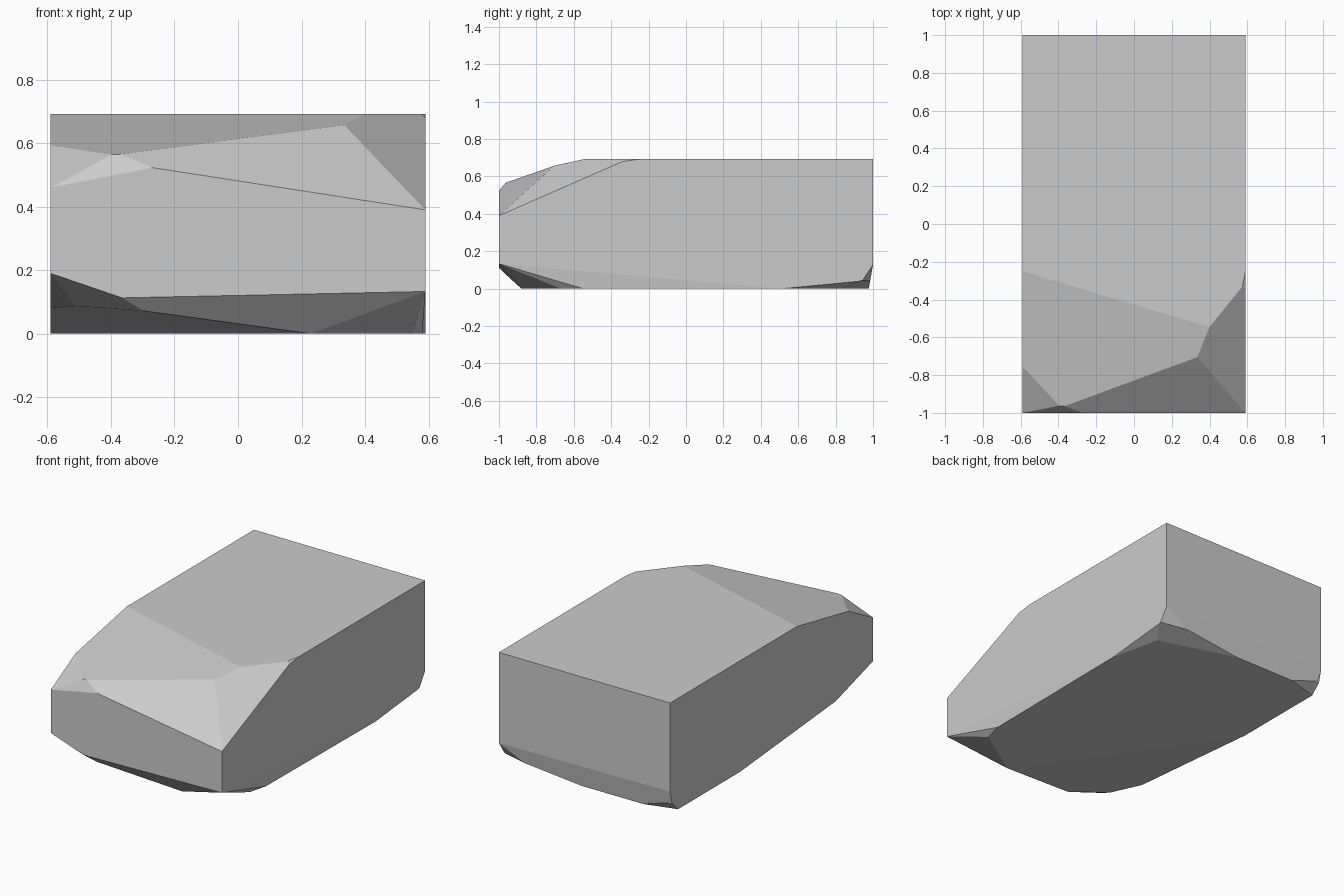
import bpy
import bmesh
from mathutils import Matrix, Vector

WIDTH, LENGTH, HEIGHT = 1.18, 2.0, 0.692
SIDE, TOP = WIDTH / 2, HEIGHT
MIDDLE = Vector((0, 0, HEIGHT / 2))

default_cube = bpy.data.objects.get("Cube")
if default_cube:
    bpy.data.objects.remove(default_cube, do_unlink=True)


def make_material(name, colour):
    material = bpy.data.materials.new(name)
    material.use_nodes = True
    material.diffuse_color = colour
    shader = next(n for n in material.node_tree.nodes if n.type == "BSDF_PRINCIPLED")
    shader.inputs["Base Color"].default_value = colour
    return material


def slice_off(bm, a, b, c):
    """Cut along the plane through three points and cap the cut, keeping the middle."""
    a, b, c = Vector(a), Vector(b), Vector(c)
    normal = (b - a).cross(c - a).normalized()
    if normal.dot(MIDDLE - a) > 0:
        normal.negate()
    geometry = bm.verts[:] + bm.edges[:] + bm.faces[:]
    bmesh.ops.bisect_plane(bm, geom=geometry, dist=0.00001, plane_co=a,
                           plane_no=normal, clear_outer=True)
    open_edges = [edge for edge in bm.edges if edge.is_boundary]
    if open_edges:
        bmesh.ops.holes_fill(bm, edges=open_edges, sides=0)


# Corners shared by several facets
roof_corner = (0.4, -0.545, TOP)
brow_corner = (0.335, -0.705, 0.657)
nose_left = (SIDE, -1, 0.39)
nose_middle = (-0.27, -1, 0.523)
nose_right = (-SIDE, -1, 0.46)
nose_notch = (-0.41, -0.965, 0.557)
chin_left = (SIDE, -1, 0.133)
chin_middle = (-0.365, -1, 0.113)
chin_right = (-SIDE, -1, 0.19)
keel_front = (0.23, -0.88, 0)
keel_left = (0.55, -0.67, 0)
keel_side = (0.58, -0.55, 0)
cheek_right = (-0.51, -0.83, 0.087)
belly_right = (-SIDE, -0.63, 0.08)
side_foot = (SIDE, 0.515, 0)
heel_left = (0.52, 0.83, 0)
heel_edge = (SIDE, 0.93, 0.04)
heel_middle = (0.035, 0.977, 0)
heel_right = (-SIDE, 0.98, 0.06)

upper_facets = [
    ((-SIDE, -0.25, TOP), roof_corner, brow_corner),
    (roof_corner, brow_corner, nose_left),
    ((0.575, -0.325, TOP), (SIDE, -0.25, TOP), (SIDE, -0.35, 0.678)),
    (brow_corner, nose_left, nose_middle),
    ((-SIDE, -0.77, 0.585), nose_notch, nose_right),
    (nose_right, nose_notch, nose_middle),
]
lower_front_facets = [
    ((-SIDE, 0.31, 0), keel_front, belly_right),
    (chin_middle, chin_left, keel_front),
    (keel_front, keel_left, chin_left),
    (keel_left, keel_side, chin_left),
    (keel_side, side_foot, chin_left),
    (chin_right, chin_middle, cheek_right),
    (chin_right, cheek_right, belly_right),
]
lower_back_facets = [
    ((-SIDE, 1, 0.14), (SIDE, 1, 0.128), heel_middle),
    (side_foot, heel_left, heel_edge),
    (heel_left, heel_edge, heel_middle),
    ((SIDE, 0.945, 0.045), (SIDE, 1, 0.128), (0.42, 0.984, 0.04)),
    ((-0.397, 0.974, 0), (-SIDE, 0.92, 0), heel_right),
    (heel_right, (-SIDE, 1, 0.14), (-0.56, 0.983, 0.045)),
]

# Stone block: a box chipped along flat planes
bm = bmesh.new()
bmesh.ops.create_cube(bm, size=1, matrix=Matrix.Translation(MIDDLE)
                      @ Matrix.Diagonal((WIDTH, LENGTH, HEIGHT, 1)))
for facet in upper_facets + lower_front_facets + lower_back_facets:
    slice_off(bm, *facet)
bmesh.ops.recalc_face_normals(bm, faces=bm.faces[:])

mesh = bpy.data.meshes.new("stone_block")
bm.to_mesh(mesh)
bm.free()
mesh.materials.append(make_material("stone_grey", (0.6, 0.6, 0.6, 1)))
stone_block = bpy.data.objects.new("stone_block", mesh)
bpy.context.collection.objects.link(stone_block)
